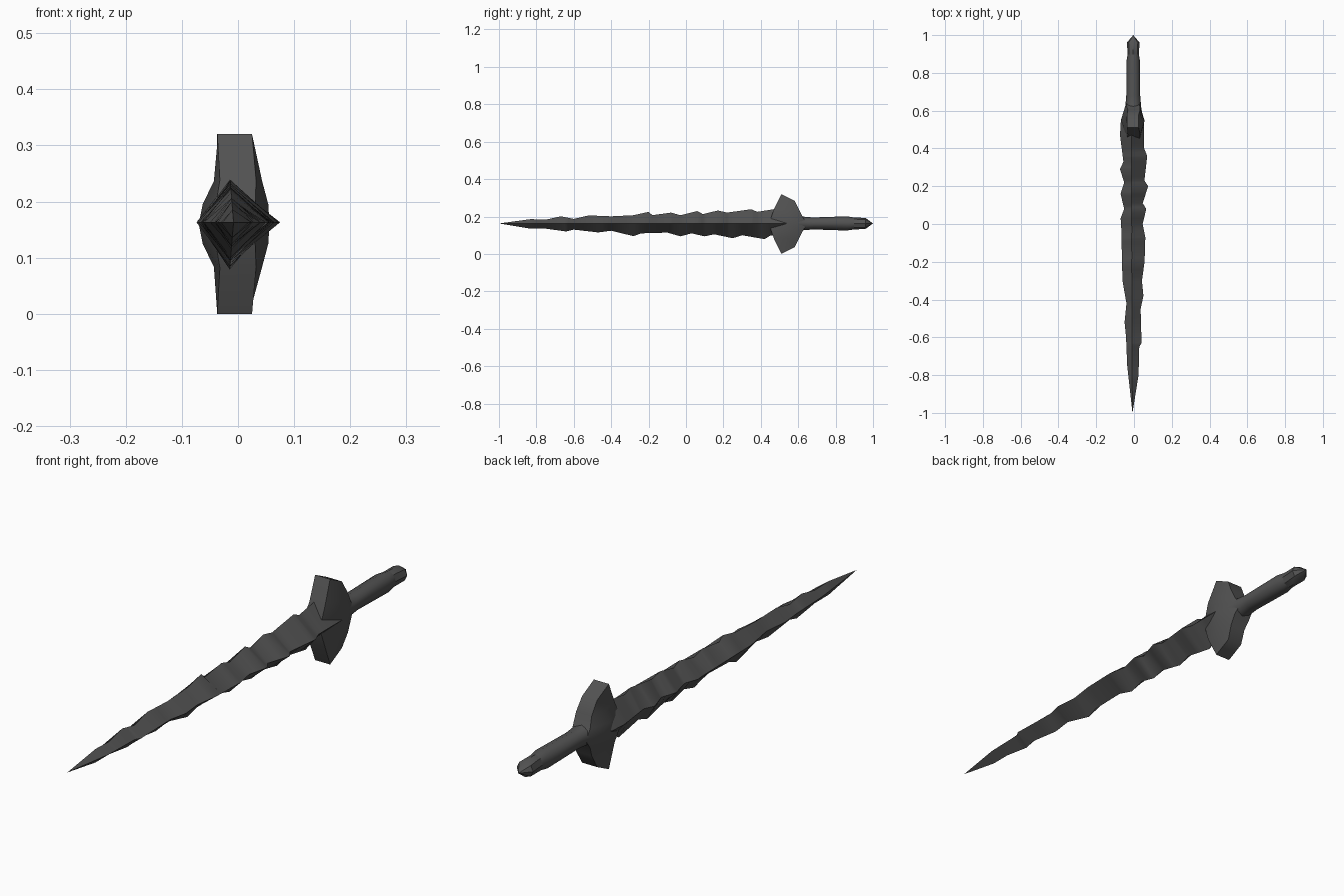
import bpy
import bmesh
import math

default_cube = bpy.data.objects.get("Cube")
if default_cube:
    bpy.data.objects.remove(default_cube, do_unlink=True)

AXIS_X, AXIS_Z = -0.008, 0.163


def make_material(name, colour):
    material = bpy.data.materials.new(name)
    material.use_nodes = True
    material.diffuse_color = colour
    material.node_tree.nodes["Principled BSDF"].inputs["Base Color"].default_value = colour
    return material


dark_stone = make_material("dark stone grey", (0.085, 0.085, 0.085, 1))


def loft(name, rings, smooth_angle):
    """Skin a list of equal-length point rings and close both ends."""
    bm = bmesh.new()
    loops = [[bm.verts.new(point) for point in ring] for ring in rings]
    count = len(loops[0])
    for first, second in zip(loops, loops[1:]):
        for i in range(count):
            j = (i + 1) % count
            bm.faces.new((first[i], first[j], second[j], second[i]))
    bm.faces.new(loops[0])
    bm.faces.new(loops[-1])
    bmesh.ops.remove_doubles(bm, verts=bm.verts, dist=0.0005)
    bmesh.ops.recalc_face_normals(bm, faces=bm.faces)
    mesh = bpy.data.meshes.new(name)
    bm.to_mesh(mesh)
    bm.free()
    mesh.materials.append(dark_stone)
    part = bpy.data.objects.new(name, mesh)
    bpy.context.collection.objects.link(part)
    bpy.ops.object.select_all(action="DESELECT")
    part.select_set(True)
    bpy.context.view_layer.objects.active = part
    bpy.ops.object.shade_smooth_by_angle(angle=math.radians(smooth_angle))
    return part


def edge_width(profile, station):
    """Linear interpolation along a chipped edge profile."""
    for (a, wa), (b, wb) in zip(profile, profile[1:]):
        if a <= station <= b:
            return (wa + (wb - wa) * (station - a) / (b - a)) / 1000
    return profile[-1][1] / 1000


# Chipped blade edges: station in hundredths, distance from axis in thousandths
upper_edge = [(-100, 0), (-83, 23), (-75, 20), (-67, 38), (-60, 24), (-52, 43), (-40, 38),
              (-28, 44), (-20, 62), (-18, 44), (-8, 58), (-3, 44), (6, 66), (9, 50),
              (17, 69), (22, 58), (35, 76), (38, 62), (47, 76), (54, 76)]
lower_edge = [(-100, 0), (-83, 28), (-75, 28), (-64, 43), (-60, 33), (-47, 48), (-40, 39),
              (-28, 68), (-24, 53), (-10, 49), (-3, 69), (3, 53), (10, 69), (15, 58),
              (25, 79), (30, 63), (42, 84), (45, 65), (54, 65)]
right_edge = [(-100, 0), (-75, 28), (-60, 34), (-52, 42), (-42, 32), (-30, 53), (0, 60),
              (3, 63), (8, 44), (16, 63), (22, 44), (29, 66), (33, 48), (47, 66), (54, 62)]
left_edge = [(-100, 0), (-80, 32), (-65, 36), (-63, 48), (-45, 43), (-38, 58), (-30, 50),
             (-20, 64), (-7, 68), (0, 54), (8, 73), (11, 54), (20, 83), (23, 63),
             (36, 78), (40, 62), (54, 62)]
edges = (upper_edge, left_edge, lower_edge, right_edge)
stations = sorted({s for edge in edges for s, _ in edge})

# Four-sided blade
blade_rings = []
for s in stations:
    up, left, down, right = (edge_width(edge, s) for edge in edges)
    y = s / 100
    blade_rings.append([(AXIS_X - up * 0.08, y, AXIS_Z + up),
                        (AXIS_X + left, y, AXIS_Z),
                        (AXIS_X - down * 0.08, y, AXIS_Z - down),
                        (AXIS_X - right, y, AXIS_Z)])
loft("blade", blade_rings, 40)


# Crossguard: horizontal sections, rectangular at the ends and rounded in the middle
def guard_ring(side, front, back, front_z, back_z, low_x, high_x, taper):
    middle, half = (low_x + high_x) / 2, (high_x - low_x) / 2
    inner = half * taper
    y_mid, z_mid = (front + back) / 2, (front_z + back_z) / 2
    outline = [(middle - inner, front, front_z), (middle + inner, front, front_z),
               (high_x, y_mid, z_mid), (middle + inner, back, back_z),
               (middle - inner, back, back_z), (low_x, y_mid, z_mid)]
    return [(x, y, 0.16 + side * z) for x, y, z in outline]


half_guard = [(0.51, 0.58, 0.16, 0.125, -0.037, 0.025, 1.0),
              (0.47, 0.605, 0.078, 0.075, -0.043, 0.043, 0.75),
              (0.455, 0.625, 0.035, 0.035, -0.063, 0.054, 0.6)]
guard_rings = [guard_ring(1, *row) for row in half_guard]
guard_rings.append(guard_ring(1, 0.445, 0.65, 0, 0, -0.07, 0.056, 0.5))
guard_rings += [guard_ring(-1, *row) for row in reversed(half_guard)]
loft("crossguard", guard_rings, 50)


# Grip and pommel: eight-sided sections along the length
def round_ring(y, half_x, half_z, sides=8):
    ring = []
    for i in range(sides):
        angle = math.tau * i / sides
        ring.append((-0.004 + half_x * math.cos(angle), y, AXIS_Z + half_z * math.sin(angle)))
    return ring


grip = [(0.56, 0.052, 0.06), (0.62, 0.042, 0.037), (0.68, 0.037, 0.032),
        (0.86, 0.036, 0.038), (0.91, 0.028, 0.03)]
loft("grip", [round_ring(*row) for row in grip], 50)

pommel = [(0.88, 0.03, 0.032), (0.91, 0.03, 0.032), (0.96, 0.034, 0.029), (1.0, 0, 0)]
loft("pommel", [round_ring(*row) for row in pommel], 35)
